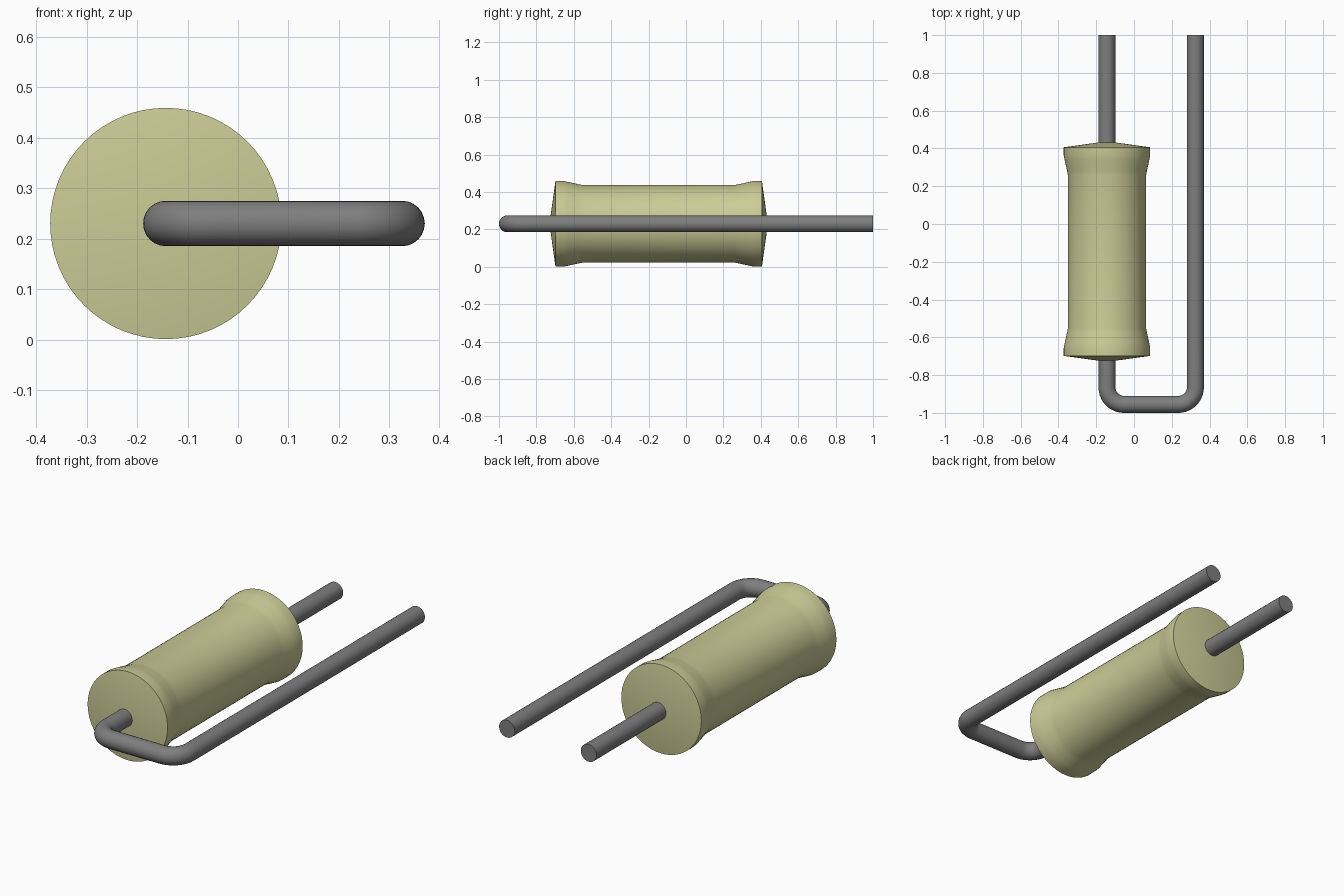
import bpy, bmesh, math
from mathutils import Vector, Matrix

cube = bpy.data.objects.get("Cube")
if cube:
    bpy.data.objects.remove(cube, do_unlink=True)

AXIS_X, RETURN_X, AXIS_Z = -0.143, 0.325, 0.23
WIRE_R, BEND_R = 0.045, 0.09
BACK_Y, FRONT_Y = 1.0, -0.955


def material(name, rgb, roughness):
    mat = bpy.data.materials.new(name)
    mat.use_nodes = True
    mat.diffuse_color = (*rgb, 1)
    bsdf = mat.node_tree.nodes["Principled BSDF"]
    bsdf.inputs["Base Color"].default_value = (*rgb, 1)
    bsdf.inputs["Roughness"].default_value = roughness
    return mat


def select_only(obj):
    bpy.ops.object.select_all(action='DESELECT')
    obj.select_set(True)
    bpy.context.view_layer.objects.active = obj


def lathe(name, profile, segments, mat):
    """Spin (radius, y) points around the y axis."""
    bm = bmesh.new()
    verts = [bm.verts.new((r, y, 0)) for r, y in profile]
    edges = [bm.edges.new(pair) for pair in zip(verts, verts[1:])]
    bmesh.ops.spin(bm, geom=verts + edges, cent=(0, 0, 0), axis=(0, 1, 0),
                   angle=math.tau, steps=segments)
    bmesh.ops.remove_doubles(bm, verts=bm.verts, dist=0.0005)
    bmesh.ops.recalc_face_normals(bm, faces=bm.faces)
    mesh = bpy.data.meshes.new(name)
    bm.to_mesh(mesh)
    bm.free()
    mesh.materials.append(mat)
    obj = bpy.data.objects.new(name, mesh)
    bpy.context.collection.objects.link(obj)
    select_only(obj)
    bpy.ops.object.shade_smooth_by_angle(angle=math.radians(35))
    return obj


def bend(cx, start, steps=10):
    """Quarter-circle of wire centre points, turning anticlockwise."""
    cy = FRONT_Y + BEND_R
    for i in range(steps + 1):
        a = start + math.pi / 2 * i / steps
        yield Vector((cx + BEND_R * math.cos(a), cy + BEND_R * math.sin(a), AXIS_Z))


def wire(name, points, mat):
    curve = bpy.data.curves.new(name, 'CURVE')
    curve.dimensions = '3D'
    curve.bevel_depth = WIRE_R
    curve.bevel_resolution = 10
    curve.use_fill_caps = True
    spline = curve.splines.new('POLY')
    spline.points.add(len(points) - 1)
    for p, co in zip(spline.points, points):
        p.co = (*co, 1)
    curve.materials.append(mat)
    obj = bpy.data.objects.new(name, curve)
    bpy.context.collection.objects.link(obj)
    select_only(obj)
    bpy.ops.object.convert(target='MESH')
    obj = bpy.context.object
    # Weld the end caps to the tube
    bm = bmesh.new()
    bm.from_mesh(obj.data)
    bmesh.ops.remove_doubles(bm, verts=bm.verts, dist=0.0005)
    bmesh.ops.recalc_face_normals(bm, faces=bm.faces)
    bm.to_mesh(obj.data)
    bm.free()
    bpy.ops.object.shade_smooth_by_angle(angle=math.radians(35))
    return obj


beige = material("beige_coating", (0.60, 0.60, 0.31), 0.5)
grey = material("grey_metal", (0.21, 0.21, 0.21), 0.5)

# Body: half profile from the middle to the cone end, mirrored along its length
half = [(0.207, 0.405), (0.212, 0.43), (0.224, 0.485), (0.229, 0.51),
        (0.229, 0.552), (0, 0.584)]
profile = [(r, -y) for r, y in reversed(half)] + half
body = lathe("body", profile, 64, beige)
body.location = (AXIS_X, -0.146, AXIS_Z)

# Lead: straight through the body, bent twice at the front and run back
path = [Vector((AXIS_X, BACK_Y, AXIS_Z))]
path += bend(AXIS_X + BEND_R, math.pi)
path += bend(RETURN_X - BEND_R, math.pi * 1.5)
path.append(Vector((RETURN_X, BACK_Y, AXIS_Z)))
wire("lead_wire", path, grey)
